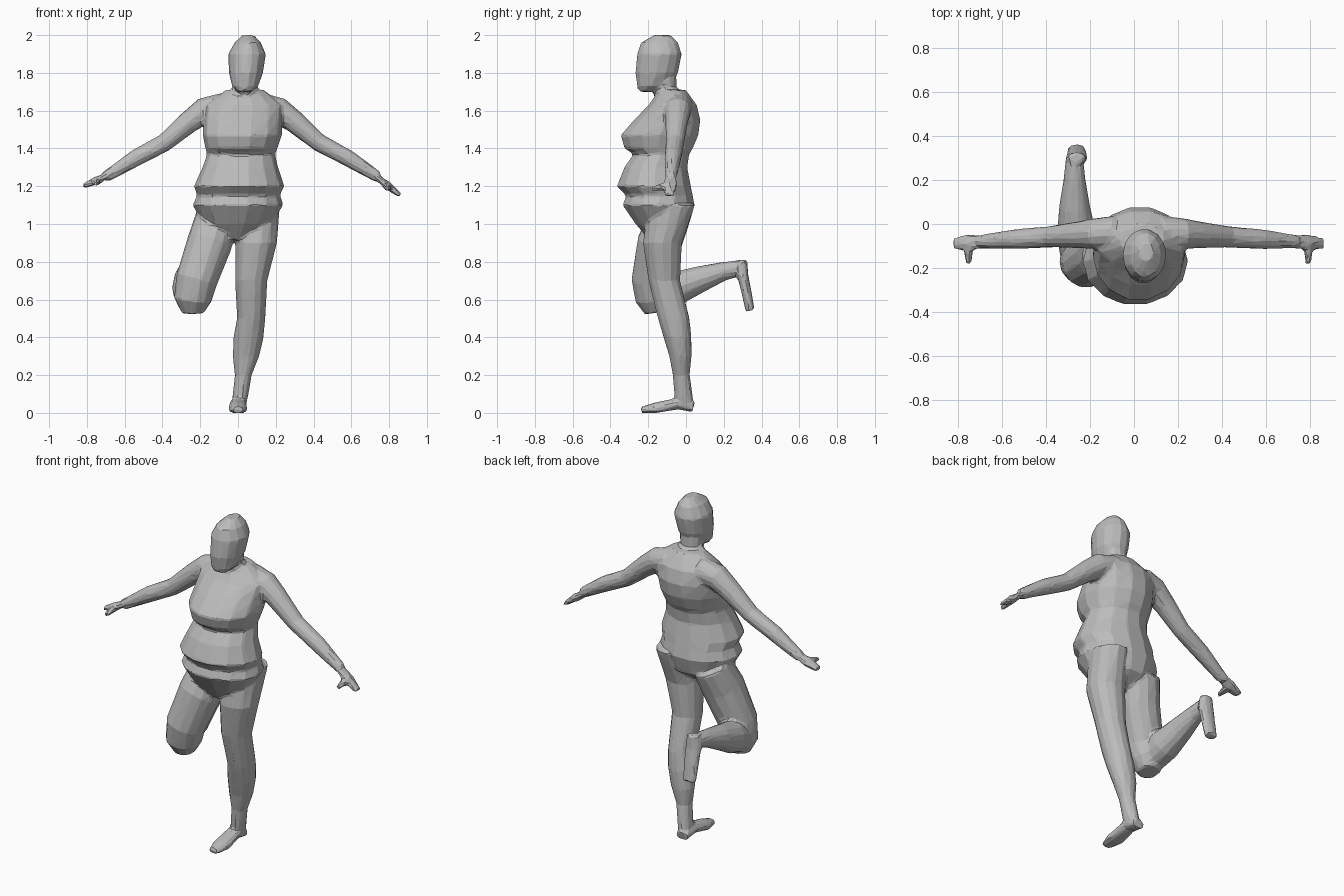
import bpy
import bmesh
from math import cos, sin, tau
from mathutils import Vector

default_cube = bpy.data.objects.get("Cube")
if default_cube:
    bpy.data.objects.remove(default_cube, do_unlink=True)

SIDES = 14
X_AXIS = Vector((1, 0, 0))
Y_AXIS = Vector((0, 1, 0))
Z_AXIS = Vector((0, 0, 1))
bm = bmesh.new()


def loft(rings):
    """Skin a closed volume over rings given as (centre, half axis, half axis)."""
    loops = []
    for centre, u, v in rings:
        loop = []
        for i in range(SIDES):
            angle = tau * i / SIDES
            point = centre + u * cos(angle) + v * sin(angle)
            point.z = max(point.z, 0)
            loop.append(bm.verts.new(point))
        loops.append(loop)
    for low, high in zip(loops, loops[1:]):
        for i in range(SIDES):
            j = (i + 1) % SIDES
            bm.faces.new((low[i], low[j], high[j], high[i]))
    bm.faces.new(list(reversed(loops[0])))
    bm.faces.new(loops[-1])


def stack(rows, sideways):
    """Level rings given as height, half width, front and back."""
    rings = []
    for height, half_width, front, back in rows:
        centre = Vector((sideways(height), (front + back) / 2, height))
        half_depth = (back - front) / 2
        rings.append((centre, X_AXIS * half_width, Y_AXIS * half_depth))
    loft(rings)


def tube(rows, side, flatness=1):
    """Rings square to a path, given as x, y, z and radius."""
    points = [Vector(row[:3]) for row in rows]
    rings = []
    for i, row in enumerate(rows):
        radius = row[-1]
        before = points[max(i - 1, 0)]
        after = points[min(i + 1, len(points) - 1)]
        along = (after - before).normalized()
        across = (side - along * side.dot(along)).normalized()
        depth = along.cross(across) * radius * flatness
        rings.append((points[i], across * radius, depth))
    loft(rings)


def spine(height):
    """The upper body leans slightly to its left."""
    return .06 * (height - 1.1)


def leg_line(height):
    """The standing leg slants out to the knee and again to the hip."""
    return min(.14 * height, .07) + .13 * max(height - .7, 0)


# torso with hips, belly folds and chest
stack([
    (.92, .07, -.2, -.1),
    (1, .18, -.27, .02),
    (1.1, .24, -.34, .05),
    (1.15, .22, -.32, .04),
    (1.2, .24, -.37, .03),
    (1.3, .2, -.33, .01),
    (1.37, .18, -.28, .02),
    (1.4, .19, -.33, .04),
    (1.47, .21, -.35, .07),
    (1.55, .21, -.28, .08),
    (1.63, .21, -.2, .06),
    (1.71, .1, -.14, 0),
], spine)

# neck
stack([
    (1.6, .09, -.16, 0),
    (1.7, .065, -.17, -.05),
    (1.8, .065, -.17, -.05),
], spine)

# head
stack([
    (1.7, .04, -.25, -.17),
    (1.73, .07, -.26, -.11),
    (1.8, .09, -.27, -.04),
    (1.9, .1, -.26, -.02),
    (1.96, .07, -.24, -.04),
    (2, .03, -.17, -.08),
], spine)

# standing leg
stack([
    (.06, .04, -.06, .04),
    (.2, .045, -.07, .02),
    (.3, .07, -.09, .03),
    (.4, .08, -.12, .03),
    (.5, .075, -.15, .02),
    (.7, .085, -.2, -.03),
    (.9, .11, -.23, -.02),
    (1.1, .1, -.2, .05),
], leg_line)

# standing foot
tube([
    (0, .04, .03, .04),
    (0, -.04, .05, .045),
    (0, -.16, .02, .05),
    (0, -.24, .01, .03),
], X_AXIS, .7)

# raised thigh and knee
tube([
    (-.11, -.08, 1.05, .11),
    (-.15, -.14, .9, .12),
    (-.22, -.18, .7, .11),
    (-.24, -.17, .6, .1),
    (-.24, -.16, .53, .06),
], X_AXIS)

# raised calf
tube([
    (-.25, -.17, .61, .08),
    (-.26, -.05, .66, .09),
    (-.27, .08, .71, .07),
    (-.27, .2, .75, .05),
    (-.27, .3, .77, .04),
], X_AXIS)

# raised foot
tube([
    (-.26, .3, .81, .04),
    (-.26, .3, .73, .05),
    (-.26, .32, .64, .045),
    (-.26, .34, .54, .04),
], X_AXIS, .6)


def arm_point(side, reach, height):
    """Mirror a point of the arm; the arms come forward towards the hands."""
    return (.02 + side * reach, -.03 - .07 * reach, height)


# arms, hands with thumbs, mirrored but with the left hand hanging lower
arm = [
    (.1, 1.62, .075),
    (.2, 1.6, .07),
    (.28, 1.54, .06),
    (.41, 1.43, .048),
    (.56, 1.35, .045),
    (.72, 1.25, .03),
]
for side, fingertip in ((1, 1.15), (-1, 1.2)):
    tube([arm_point(side, *row[:2]) + row[2:] for row in arm], Y_AXIS)
    wrist = arm_point(side, .7, 1.26)
    tip = arm_point(side, .84, fingertip)
    palm = Vector(wrist).lerp(Vector(tip), .5)
    tube([wrist + (.03,), (*palm, .04), tip + (.025,)], Y_AXIS, .5)
    thumb = palm - Y_AXIS * .1 - Z_AXIS * .02
    tube([(*palm, .025), (*thumb, .012)], Z_AXIS)

bmesh.ops.recalc_face_normals(bm, faces=bm.faces[:])
mesh = bpy.data.meshes.new("body")
bm.to_mesh(mesh)
bm.free()
body = bpy.data.objects.new("body", mesh)
bpy.context.collection.objects.link(body)

# plain grey clay
clay = bpy.data.materials.new("grey_clay")
clay.use_nodes = True
grey = (.5, .5, .5, 1)
clay.diffuse_color = grey
clay.node_tree.nodes["Principled BSDF"].inputs["Base Color"].default_value = grey
mesh.materials.append(clay)

# fuse the parts into one skin, then reduce it to flat facets
fuse = body.modifiers.new("fuse", 'REMESH')
fuse.mode = 'VOXEL'
fuse.voxel_size = .011
fuse.use_smooth_shade = False
soften = body.modifiers.new("soften", 'SMOOTH')
soften.iterations = 2
facet = body.modifiers.new("facet", 'DECIMATE')
facet.ratio = .05
